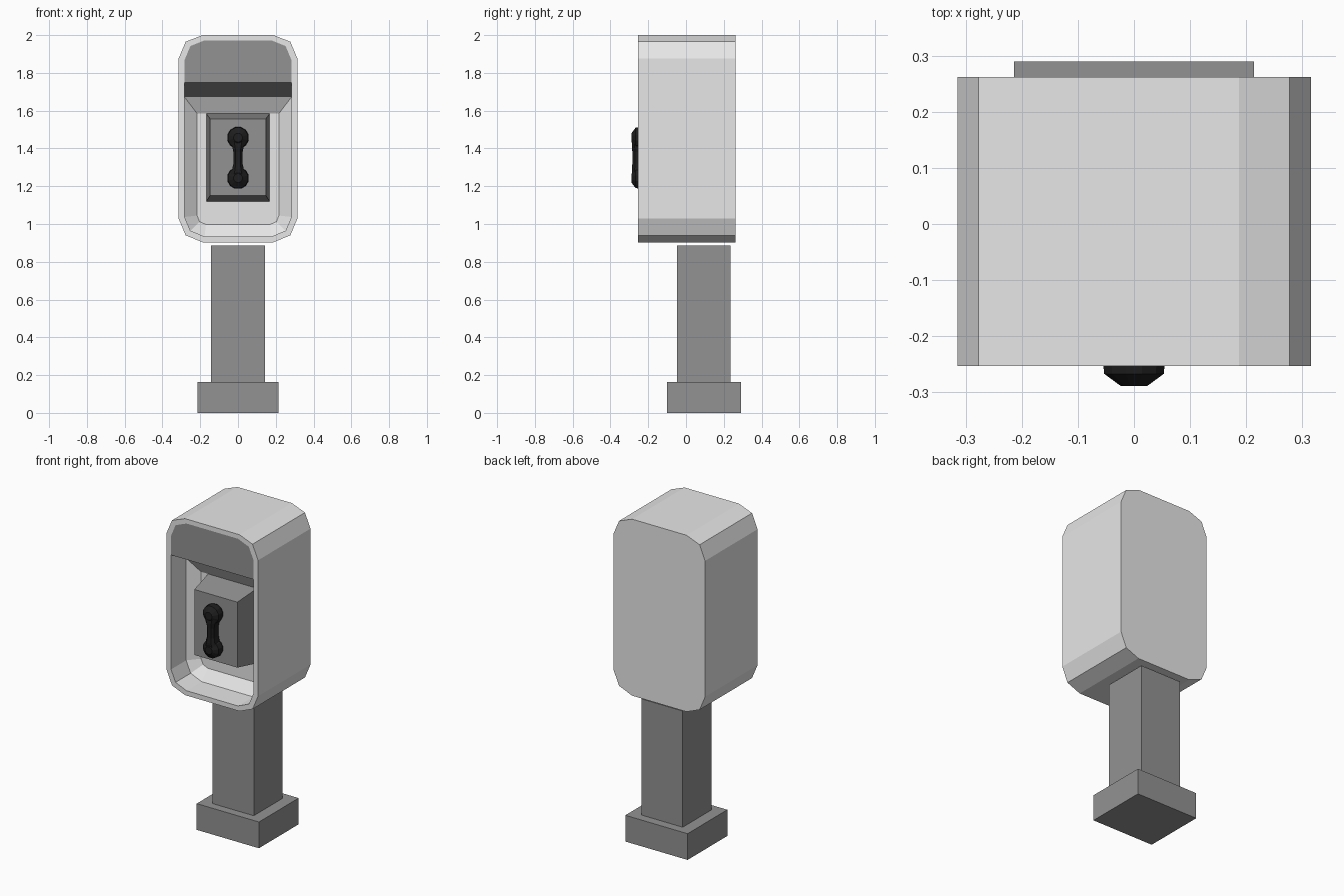
import bpy, bmesh, math

if "Cube" in bpy.data.objects:
    bpy.data.objects.remove(bpy.data.objects["Cube"])


def material(name, value):
    m = bpy.data.materials.new(name)
    m.diffuse_color = (value, value, value, 1)
    m.use_nodes = True
    m.node_tree.nodes["Principled BSDF"].inputs["Base Color"].default_value = m.diffuse_color
    return m


LIGHT = material("light grey shell", 0.80)
DARK = material("dark grey metal", 0.29)
BLACK = material("black plastic", 0.013)


def finish(bm, name, mats):
    bmesh.ops.recalc_face_normals(bm, faces=bm.faces)
    me = bpy.data.meshes.new(name)
    bm.to_mesh(me)
    bm.free()
    for m in mats:
        me.materials.append(m)
    ob = bpy.data.objects.new(name, me)
    bpy.context.collection.objects.link(ob)
    return ob


def ring(bm, pts):
    return [bm.verts.new(p) for p in pts]


def skin(bm, a, b):
    """Join two rings of equal length with quads, in edge order."""
    n = len(a)
    return [bm.faces.new((a[i], a[(i + 1) % n], b[(i + 1) % n], b[i])) for i in range(n)]


def loft(name, rings, mats):
    bm = bmesh.new()
    rs = [ring(bm, r) for r in rings]
    for a, b in zip(rs, rs[1:]):
        skin(bm, a, b)
    bm.faces.new(rs[0])
    bm.faces.new(rs[-1])
    return finish(bm, name, mats)


def rect_z(hx, y0, y1, z):
    return [(-hx, y0, z), (hx, y0, z), (hx, y1, z), (-hx, y1, z)]


def rect_y(hx, z0, z1, y):
    return [(-hx, y, z0), (hx, y, z0), (hx, y, z1), (-hx, y, z1)]


def mirrored(half, y):
    """Closed outline from its right half, listed top to bottom."""
    return [(x, y, z) for x, z in half] + [(-x, y, z) for x, z in reversed(half)]


# Foot and post
loft("foot", [rect_z(0.214, -0.10, 0.29, 0), rect_z(0.214, -0.10, 0.29, 0.163)], [DARK])
loft("post", [rect_z(0.142, -0.048, 0.235, 0.163), rect_z(0.142, -0.048, 0.235, 0.885)], [DARK])

# Hood: outer shell, front rim, header panel and recessed cavity
FRONT, BACK = -0.253, 0.262
SPLIT = 1.748          # lower edge of the header panel
outer = [(0.187, 2.0), (0.277, 1.965), (0.315, 1.875), (0.315, SPLIT),
         (0.315, 1.03), (0.277, 0.94), (0.187, 0.903)]
inner = [(0.177, 1.972), (0.252, 1.942), (0.283, 1.868), (0.283, SPLIT),
         (0.283, 1.037), (0.252, 0.965), (0.177, 0.933)]
middle = [(0.283, 1.672)] + inner[4:]
deep = [(0.217, 1.585), (0.217, 1.045), (0.203, 1.012), (0.17, 0.998)]

bm = bmesh.new()
r_back = ring(bm, mirrored(outer, BACK))
r_front = ring(bm, mirrored(outer, FRONT))
r_rim = ring(bm, mirrored(inner, FRONT))
bm.faces.new(r_back)
skin(bm, r_back, r_front)
skin(bm, r_front, r_rim)
header = bm.faces.new(r_rim[:4] + r_rim[-4:])
r_open = r_rim[3:11]
r_mid = ring(bm, mirrored(middle, FRONT + 0.148))
r_deep = ring(bm, mirrored(deep, FRONT + 0.20))
underside = skin(bm, r_open, r_mid)[-1]
skin(bm, r_mid, r_deep)
bm.faces.new(r_deep)
for f in (header, underside):
    f.material_index = 1
finish(bm, "hood", [LIGHT, DARK])

# Telephone body: a slightly tapered box on the cavity wall
loft("phone_body", [rect_y(0.168, 1.12, 1.585, -0.053), rect_y(0.148, 1.15, 1.557, -0.218)], [DARK])


# Handset: two faceted cups and a waisted grip
def disc(r, y, zc, n=12):
    return [(r * math.cos(2 * math.pi * (i + 0.5) / n), y,
             zc + r * math.sin(2 * math.pi * (i + 0.5) / n)) for i in range(n)]


for name, zc in (("handset_earpiece", 1.457), ("handset_mouthpiece", 1.243)):
    loft(name, [disc(0.05, -0.216, zc), disc(0.058, -0.235, zc), disc(0.055, -0.267, zc),
                disc(0.024, -0.289, zc)], [BLACK])


def grip_section(z, w, y):
    return [(-w, -0.225, z), (-w, y + 0.015, z), (-w * 0.5, y, z),
            (w * 0.5, y, z), (w, y + 0.015, z), (w, -0.225, z)]


grip = [(-0.10, 0.046, -0.285), (-0.06, 0.031, -0.287), (-0.03, 0.024, -0.284),
        (0.03, 0.024, -0.284), (0.06, 0.031, -0.287), (0.10, 0.046, -0.285)]
loft("handset_grip", [grip_section(1.35 + dz, w, y) for dz, w, y in grip], [BLACK])
